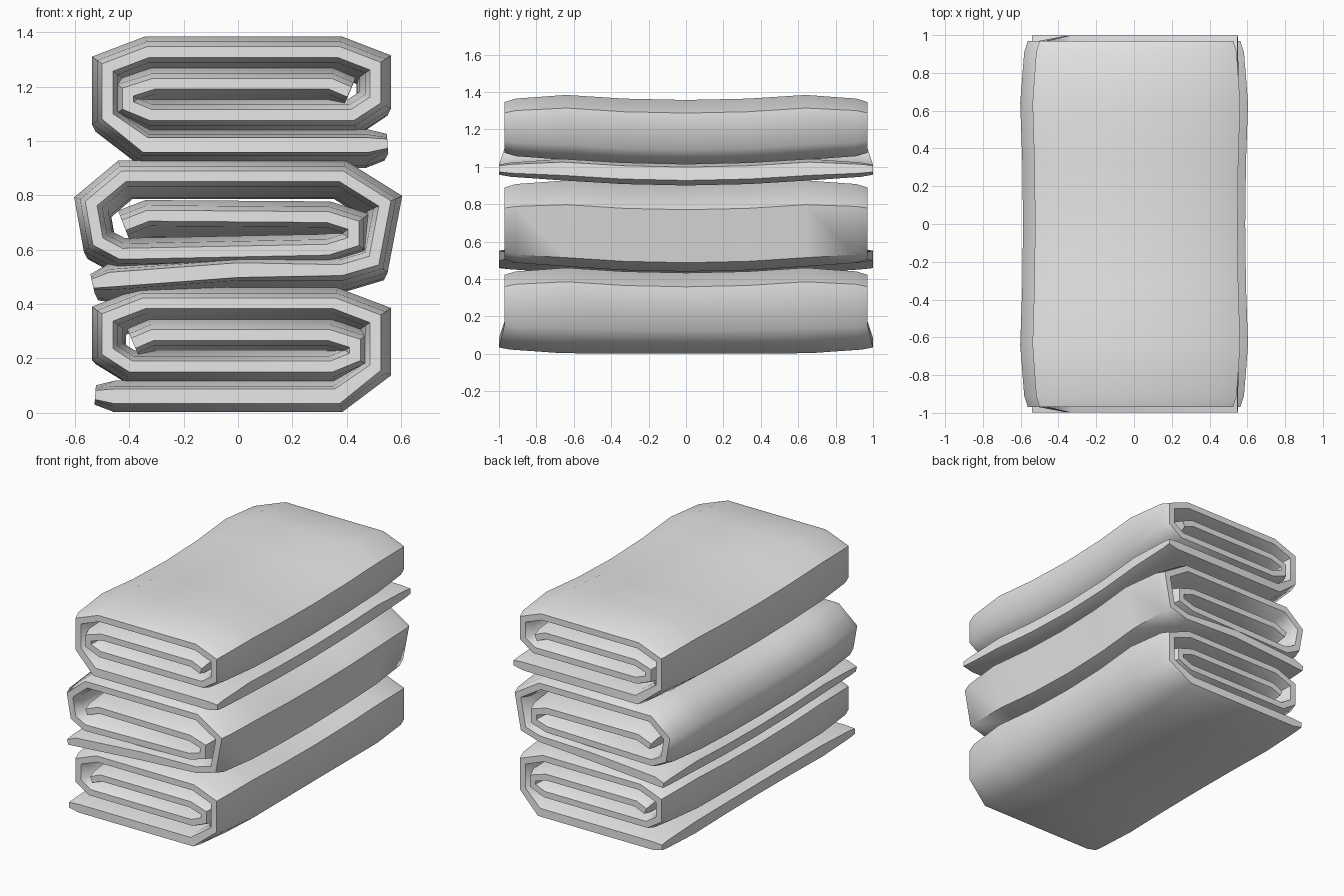
import bpy
import bmesh
from mathutils import Vector

cube = bpy.data.objects.get("Cube")
if cube:
    bpy.data.objects.remove(cube, do_unlink=True)

# Single cloth colour
cloth = bpy.data.materials.new("light_grey_cloth")
cloth.use_nodes = True
cloth.diffuse_color = (0.8, 0.8, 0.8, 1)
cloth.node_tree.nodes["Principled BSDF"].inputs["Base Color"].default_value = (0.8, 0.8, 0.8, 1)

# Centrelines of the folded sheet, from the loose flap to the innermost end
FOLD = [(.55, .06), (.48, .055), (-.34, .055), (-.48, .16), (-.48, .34),
        (-.33, .397), (.37, .397), (.505, .345), (.505, .22), (.42, .165),
        (-.32, .165), (-.405, .2), (-.405, .25), (-.31, .28), (.34, .28), (.41, .25)]
BULGED_FOLD = [(-.535, .475), (-.47, .49), (0, .525), (.38, .525), (.5, .56),
               (.54, .77), (.38, .87), (-.42, .87), (-.54, .77), (-.515, .63),
               (-.43, .585), (.33, .6), (.425, .63), (.425, .69), (.33, .72),
               (-.33, .725), (-.42, .69)]

# Lengthwise stations: y, half thickness of the cloth
HALF_STATIONS = [(0, .0575), (.33, .0575), (.64, .0575), (.91, .038), (.97, .02)]
STATIONS = [(-y, h) for y, h in reversed(HALF_STATIONS[1:])] + HALF_STATIONS


def offset_pair(points, i, half):
    """Points on both sides of the centreline at index i, mitred."""
    p = points[i]
    before = (p - points[i - 1]).normalized() if i else None
    after = (points[i + 1] - p).normalized() if i < len(points) - 1 else None
    a, b = before or after, after or before
    tangent = (a + b).normalized()
    normal = Vector((-tangent.y, tangent.x))
    mitre = min(1 / max(tangent.dot(a), .5), 1.3)
    if i == 0:
        mitre = .62
    return p + normal * half * mitre, p - normal * half * mitre


def settle(x, y, z):
    """Pinch and sag the cloth towards the middle of its length."""
    dip = max(0, 1 - (y / .64) ** 2)
    return Vector((x * (1 - .025 * dip), y, z - .027 * dip * min(1, z / .35)))


def make_towel(name, path):
    points = [Vector(p) for p in path]
    count = len(points)
    bm = bmesh.new()
    rings = []
    for y, half in STATIONS:
        left, right = [], []
        for i in range(count):
            flap = i < 3
            reach = y * (1.03 if flap else 1)
            thick = max(half, .027) if flap else half
            for side, q in zip((left, right), offset_pair(points, i, thick)):
                side.append(bm.verts.new(settle(q.x, reach, q.y)))
        rings.append(left + right[::-1])
    # Skin along the length
    total = 2 * count
    for r, s in zip(rings, rings[1:]):
        for i in range(total):
            j = (i + 1) % total
            bm.faces.new((r[i], r[j], s[j], s[i]))
    # Cut ends showing the spiral
    for r in (rings[0], rings[-1]):
        for i in range(count - 1):
            bm.faces.new((r[i], r[i + 1], r[total - 2 - i], r[total - 1 - i]))
    bmesh.ops.recalc_face_normals(bm, faces=bm.faces)
    mesh = bpy.data.meshes.new(name)
    bm.to_mesh(mesh)
    bm.free()
    mesh.materials.append(cloth)
    obj = bpy.data.objects.new(name, mesh)
    bpy.context.collection.objects.link(obj)
    bpy.ops.object.select_all(action='DESELECT')
    obj.select_set(True)
    bpy.context.view_layer.objects.active = obj
    bpy.ops.object.shade_smooth_by_angle(angle=1.05)
    return obj


# Stack of three folded towels, the outer two sharing one fold
make_towel("bottom_towel", [(.025 - x, z + .006) for x, z in FOLD])
make_towel("middle_towel", BULGED_FOLD)
make_towel("top_towel", [(x, z + .93) for x, z in FOLD])
